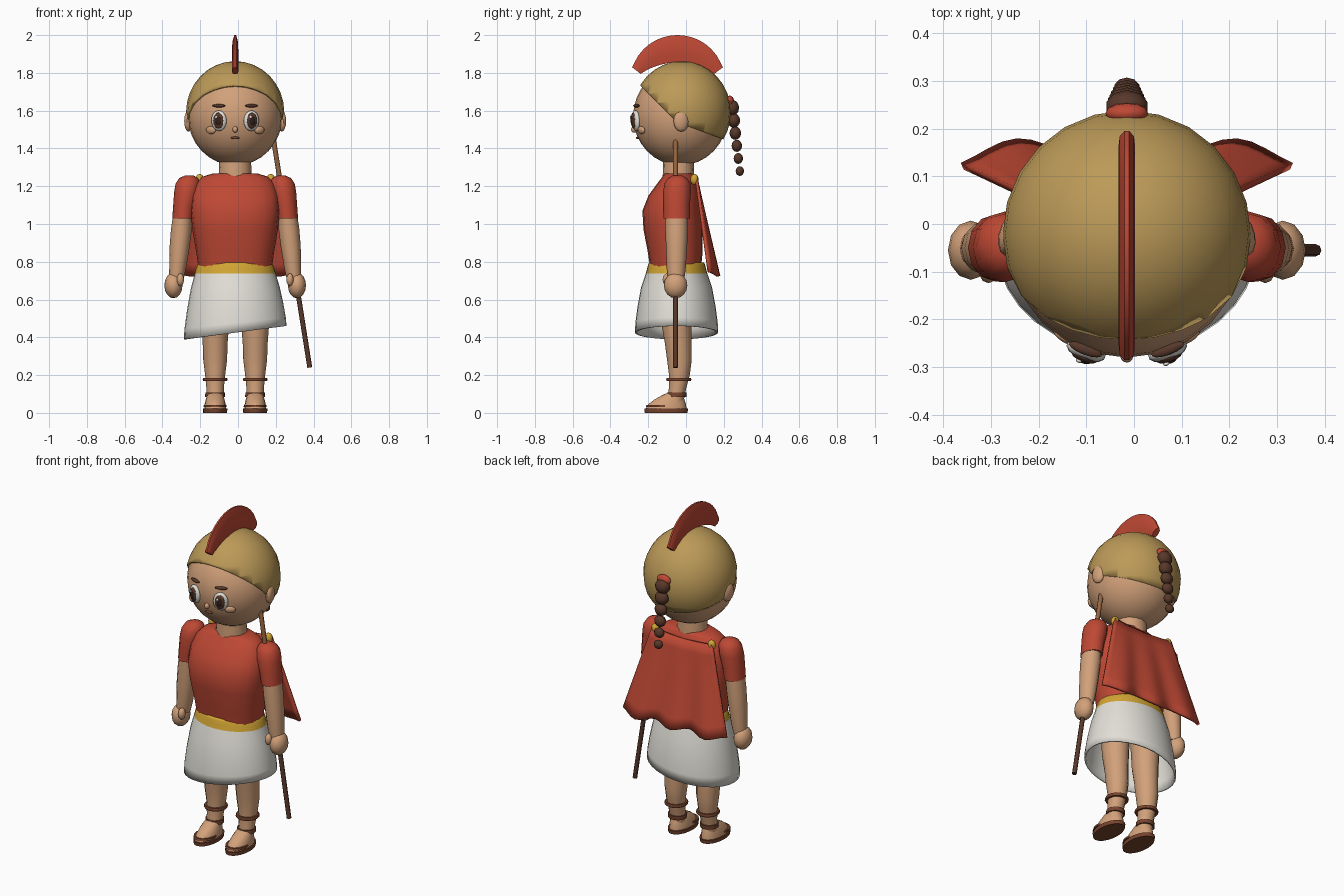
import bpy, bmesh, math
from mathutils import Vector, Matrix

if "Cube" in bpy.data.objects:
    bpy.data.objects.remove(bpy.data.objects["Cube"])

CX = -0.015  # body centre line


def mat(name, r, g, b):
    m = bpy.data.materials.new(name)
    m.diffuse_color = [(c / 255 / 12.92 if c < 11 else ((c / 255 + 0.055) / 1.055) ** 2.4) for c in (r, g, b)] + [1]
    m.use_nodes = True
    m.node_tree.nodes["Principled BSDF"].inputs["Base Color"].default_value = m.diffuse_color
    return m


RED = mat("red cloth", 190, 72, 52)
SKIN = mat("skin", 210, 161, 122)
BRONZE = mat("bronze", 188, 154, 88)
GOLD = mat("gold", 210, 165, 52)
WHITE = mat("white cloth", 226, 223, 215)
HAIR = mat("dark brown", 88, 56, 42)
LEATHER = mat("leather", 120, 68, 46)
WOOD = mat("wood", 152, 102, 66)
BLACK = mat("pupil", 48, 34, 30)


def finish(name, bm, *mats, angle=50):
    bmesh.ops.recalc_face_normals(bm, faces=bm.faces)
    me = bpy.data.meshes.new(name)
    bm.to_mesh(me)
    bm.free()
    o = bpy.data.objects.new(name, me)
    bpy.context.collection.objects.link(o)
    for m in mats:
        me.materials.append(m)
    bpy.ops.object.select_all(action='DESELECT')
    o.select_set(True)
    bpy.context.view_layer.objects.active = o
    bpy.ops.object.shade_smooth_by_angle(angle=math.radians(angle))
    return o


def ball(name, m, c, r, seg=12, rings=8, rz=0.0, rx=0.0):
    bm = bmesh.new()
    bmesh.ops.create_uvsphere(bm, u_segments=seg, v_segments=rings, radius=1)
    M = (Matrix.Translation(c) @ Matrix.Rotation(rz, 4, 'Z') @ Matrix.Rotation(rx, 4, 'X')
         @ Matrix.Diagonal((*r, 1)))
    bm.transform(M)
    return finish(name, bm, m)


def loft(name, m, rings, seg=12, caps=True, power=1.0):
    """Stack of elliptical rings: (x, y, z, rx, ry)."""
    bm = bmesh.new()
    rows = []
    for x, y, z, rx, ry in rings:
        row = []
        for i in range(seg):
            a = 2 * math.pi * i / seg
            c, s = math.cos(a), math.sin(a)
            row.append(bm.verts.new((x + rx * math.copysign(abs(c) ** power, c),
                                     y + ry * math.copysign(abs(s) ** power, s), z)))
        rows.append(row)
    for p, q in zip(rows, rows[1:]):
        for i in range(seg):
            j = (i + 1) % seg
            bm.faces.new((p[i], p[j], q[j], q[i]))
    if caps:
        bm.faces.new(rows[0])
        bm.faces.new(rows[-1])
    return finish(name, bm, m)


def rod(name, m, a, b, r, seg=8):
    a, b = Vector(a), Vector(b)
    bm = bmesh.new()
    bmesh.ops.create_cone(bm, cap_ends=True, segments=seg, radius1=r, radius2=r, depth=(b - a).length)
    bm.transform(Matrix.Translation((a + b) / 2) @ (b - a).to_track_quat('Z', 'Y').to_matrix().to_4x4())
    return finish(name, bm, m)


# ---- head and face
HC, HR = Vector((CX, -0.03, 1.57)), (0.25, 0.25, 0.26)
ball("head", SKIN, HC, HR, 24, 16)


def on_face(name, m, dx, z, r, lift=0.0, seg=14):
    """Flattened ball lying on the face surface."""
    dz = z - HC.z
    d = HR[1] * math.sqrt(1 - (dx / HR[0]) ** 2 - (dz / HR[2]) ** 2)
    t = math.atan2(dx, d)
    c = (CX + dx + math.sin(t) * lift, HC.y - d - math.cos(t) * lift, z)
    ball(name, m, c, r, seg, 8, t, -math.asin(dz / HR[2]) * 0.6)


for s, side in ((-1, "right"), (1, "left")):
    on_face(side + "_eye", WHITE, s * 0.085, 1.547, (0.043, 0.02, 0.055), 0.002)
    on_face(side + "_iris", HAIR, s * 0.084, 1.547, (0.029, 0.012, 0.043), 0.014)
    on_face(side + "_pupil", BLACK, s * 0.083, 1.547, (0.015, 0.006, 0.024), 0.023)
    on_face(side + "_eye_glint", WHITE, s * 0.083 - 0.008, 1.566, (0.007, 0.004, 0.008), 0.026, 8)
    on_face(side + "_brow", HAIR, s * 0.085, 1.626, (0.037, 0.012, 0.009), 0.004)
    on_face(side + "_cheek", SKIN, s * 0.127, 1.497, (0.03, 0.012, 0.021), 0.003)
    ball(side + "_ear", SKIN, (CX + s * 0.247, -0.025, 1.545), (0.022, 0.042, 0.056), 12, 8, s * 0.2)
on_face("nose", SKIN, 0, 1.5, (0.014, 0.016, 0.017), 0.004)
on_face("mouth", LEATHER, 0, 1.456, (0.024, 0.008, 0.007), 0.002)

# ---- helmet shell, cut by a brow plane and a nape plane
bm = bmesh.new()
bmesh.ops.create_uvsphere(bm, u_segments=24, v_segments=16, radius=1)
bm.transform(Matrix.Translation((CX, -0.022, 1.592)) @ Matrix.Diagonal((0.26, 0.26, 0.27, 1)))
for slope in (1.0, 0.37):
    bmesh.ops.bisect_plane(bm, geom=bm.verts[:] + bm.edges[:] + bm.faces[:], plane_co=(0, -0.05, 1.54),
                           plane_no=(0, slope, 1), clear_inner=True)
helmet = finish("helmet", bm, BRONZE)
sol = helmet.modifiers.new("thickness", 'SOLIDIFY')
sol.thickness, sol.offset = 0.012, -1

# ---- crest: arched fan, thinner along its outer edge
bm = bmesh.new()
rows = []
for i in range(17):
    t = -1 + i / 8
    yo, yi = 0.24 * t, 0.195 * t
    zo = 1.746 + math.sqrt(0.254 ** 2 - yo ** 2)
    zi = 1.508 + math.sqrt(0.347 ** 2 - yi ** 2)
    pts = [(0.012, 0.0), (0.017, 0.35), (0.015, 0.75), (0.005, 1.0)]
    pts += [(-w, f) for w, f in reversed(pts)]
    rows.append([bm.verts.new((CX + w, -0.045 + yi + (yo - yi) * f, zi + (zo - zi) * f)) for w, f in pts])
for p, q in zip(rows, rows[1:]):
    for i in range(8):
        bm.faces.new((p[i], p[(i + 1) % 8], q[(i + 1) % 8], q[i]))
bm.faces.new(rows[0])
bm.faces.new(rows[-1])
finish("helmet_crest", bm, RED)

# ---- braid
ball("braid_tie", RED, (CX, 0.232, 1.65), (0.045, 0.022, 0.03))
for i in range(6):
    r = 0.045 - 0.0035 * i
    ball(f"braid_bead_{i + 1}", HAIR, (CX, 0.245 + 0.008 * i, 1.615 - 0.067 * i), (r, r * 0.8, r * 0.93), 10, 8)

# ---- neck and tunic
loft("neck", SKIN, [(CX, -0.04, 1.2, 0.09, 0.085), (CX, -0.04, 1.36, 0.083, 0.08)], 16)
loft("tunic", RED, [(CX, -0.055, 0.77, 0.195, 0.135), (CX, -0.057, 0.85, 0.206, 0.145),
                    (CX, -0.068, 0.97, 0.226, 0.157), (CX, -0.075, 1.07, 0.236, 0.156),
                    (CX, -0.062, 1.15, 0.23, 0.137), (CX, -0.047, 1.215, 0.208, 0.105),
                    (CX, -0.04, 1.25, 0.175, 0.085), (CX, -0.04, 1.267, 0.12, 0.075)], 20, power=0.85)

# ---- skirt with slanted hem and belt band
bm = bmesh.new()
SEG = 32
prof = [(0.0, 0.192, 0.145), (0.02, 0.2, 0.151), (0.05, 0.208, 0.156), (0.09, 0.214, 0.163),
        (0.3, 0.235, 0.188), (0.6, 0.255, 0.207), (0.85, 0.268, 0.218), (1.0, 0.272, 0.22)]
rows = []
for f, rx, ry in prof:
    row = []
    for i in range(SEG):
        a = 2 * math.pi * i / SEG
        x, y = rx * math.cos(a), ry * math.sin(a)
        drop = (0.375 + 0.13 * x) if f > 0.2 else 0.375
        row.append(bm.verts.new((CX + x, -0.05 + y, 0.797 - f * (drop if f > 0.2 else 0.66) + (0.0 if f > 0.2 else 0))))
    rows.append(row)
for k, (p, q) in enumerate(zip(rows, rows[1:])):
    for i in range(SEG):
        j = (i + 1) % SEG
        face = bm.faces.new((p[i], p[j], q[j], q[i]))
        face.material_index = 1 if k < 3 else 0
# hem falls lower on the right-hand side of the body
for row, (f, rx, ry) in zip(rows, prof):
    for v in row:
        if f > 0.2:
            v.co.z = 0.735 - (f - 0.09) / 0.91 * (0.735 - 0.425 - 0.13 * (v.co.x - CX))
skirt = finish("skirt", bm, WHITE, GOLD)
sol = skirt.modifiers.new("thickness", 'SOLIDIFY')
sol.thickness, sol.offset = 0.01, -1

# ---- cape with soft folds, and its clasps
bm = bmesh.new()
NU, NV = 24, 8
grid = []
for j in range(NV + 1):
    v = j / NV
    row = []
    for i in range(NU + 1):
        u = -1 + 2 * i / NU
        x = CX + u * (0.2 + 0.145 * v)
        y = 0.055 + 0.105 * v + 0.014 * v * math.cos(u * 3 * math.pi) - 0.025 * abs(u) ** 6 * v
        z = 1.245 - 0.51 * v - 0.015 * (1 - u * u) * (1 - v) - 0.012 * v * math.cos(u * 3 * math.pi)
        row.append(bm.verts.new((x, y, z)))
    grid.append(row)
for p, q in zip(grid, grid[1:]):
    for i in range(NU):
        bm.faces.new((p[i], p[i + 1], q[i + 1], q[i]))
cape = finish("cape", bm, RED)
sol = cape.modifiers.new("thickness", 'SOLIDIFY')
sol.thickness, sol.offset = 0.016, 0

# ---- arms and legs, mirrored about the centre line
for s, side in ((-1, "right"), (1, "left")):
    X = lambda d: CX + s * d
    ball(side + "_cape_clasp", GOLD, (X(0.188), 0.045, 1.235), (0.024, 0.022, 0.03), 10, 8)
    loft(side + "_sleeve", RED, [(X(0.277), -0.05, 1.03, 0.056, 0.07), (X(0.268), -0.05, 1.1, 0.06, 0.071),
                                 (X(0.256), -0.048, 1.17, 0.067, 0.074), (X(0.25), -0.045, 1.215, 0.065, 0.068),
                                 (X(0.246), -0.045, 1.243, 0.05, 0.05), (X(0.243), -0.045, 1.257, 0.022, 0.024)])
    loft(side + "_arm", SKIN, [(X(0.313), -0.052, 0.7, 0.038, 0.042), (X(0.305), -0.052, 0.76, 0.044, 0.05),
                               (X(0.294), -0.05, 0.88, 0.053, 0.056), (X(0.285), -0.05, 0.97, 0.055, 0.06),
                               (X(0.277), -0.05, 1.06, 0.05, 0.06)])
    ball(side + "_hand", SKIN, (X(0.327), -0.055, 0.675), (0.048, 0.062, 0.068))
    ball(side + "_thumb", SKIN, (X(0.29), -0.1, 0.705), (0.02, 0.024, 0.034), 10, 6)

    lx = X(0.106)
    loft(side + "_leg", SKIN, [(lx, -0.055, 0.06, 0.045, 0.042), (lx, -0.045, 0.13, 0.046, 0.046),
                               (lx, -0.035, 0.2, 0.053, 0.055), (lx, -0.035, 0.28, 0.063, 0.065),
                               (lx, -0.042, 0.37, 0.066, 0.07), (lx, -0.05, 0.46, 0.073, 0.078),
                               (lx, -0.05, 0.7, 0.085, 0.09)])
    loft(side + "_ankle_strap", LEATHER, [(lx, -0.038, 0.168, 0.062, 0.063), (lx, -0.038, 0.176, 0.066, 0.067),
                                          (lx, -0.038, 0.186, 0.062, 0.063)], 16)
    loft(side + "_heel_strap", LEATHER, [(lx, -0.05, 0.085, 0.053, 0.052), (lx, -0.048, 0.108, 0.052, 0.052)], 16)
    loft(side + "_foot", SKIN, [(lx, -0.105, 0.02, 0.058, 0.108), (lx, -0.1, 0.045, 0.056, 0.1),
                                (lx, -0.088, 0.07, 0.05, 0.08), (lx, -0.07, 0.095, 0.042, 0.054),
                                (lx, -0.06, 0.11, 0.03, 0.03)], 16)
    loft(side + "_sole", LEATHER, [(lx, -0.105, 0.0, 0.063, 0.113), (lx, -0.105, 0.022, 0.065, 0.116)], 20)
    loft(side + "_toe_strap", LEATHER, [(lx, -0.14, 0.03, 0.061, 0.074), (lx, -0.139, 0.042, 0.06, 0.07)], 16)

# ---- staff held in the left hand
top, mid, low = (0.185, -0.055, 1.465), (0.29, -0.055, 0.81), (0.38, -0.055, 0.24)
rod("staff_upper", WOOD, top, mid, 0.013)
rod("staff_lower", HAIR, mid, low, 0.013)
rod("staff_collar", WOOD, (0.185, -0.055, 1.465), (0.183, -0.055, 1.48), 0.024)
